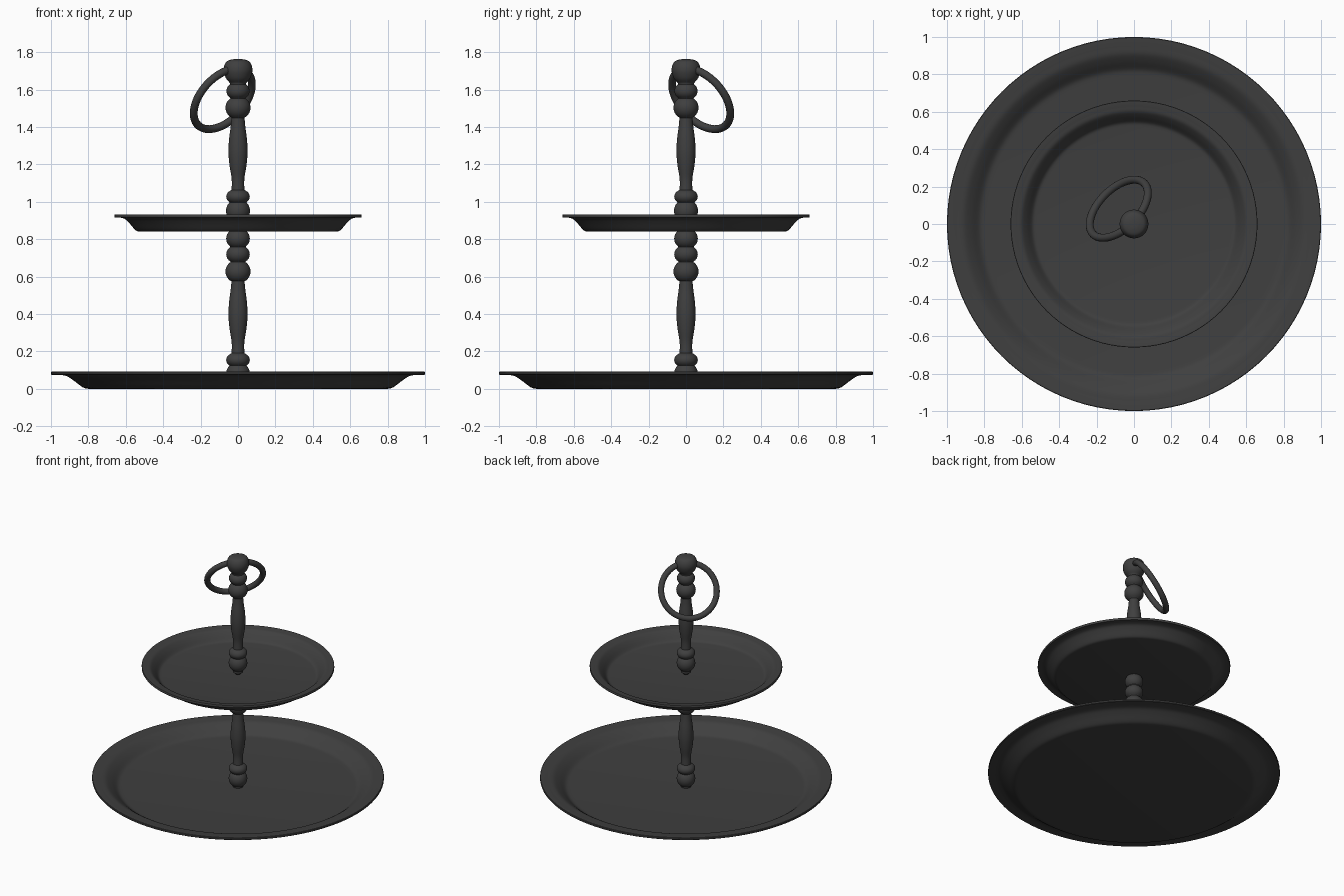
import bpy, bmesh
from math import cos, sin, pi, radians
from mathutils import Vector, Matrix

if "Cube" in bpy.data.objects:
    bpy.data.objects.remove(bpy.data.objects["Cube"])

# Dark iron finish
iron = bpy.data.materials.new("dark_iron")
iron.diffuse_color = (.05, .05, .05, 1)
iron.use_nodes = True
iron.node_tree.nodes["Principled BSDF"].inputs["Base Color"].default_value = iron.diffuse_color


def finish(obj, angle=40):
    obj.data.materials.append(iron)
    bpy.ops.object.select_all(action='DESELECT')
    obj.select_set(True)
    bpy.context.view_layer.objects.active = obj
    bpy.ops.object.shade_smooth_by_angle(angle=radians(angle))


def lathe(name, profile, steps):
    # revolve (radius, height) points around z
    bm = bmesh.new()
    vs = [bm.verts.new((r, 0, z)) for r, z in profile]
    es = [bm.edges.new(p) for p in zip(vs, vs[1:])]
    bmesh.ops.spin(bm, geom=vs + es, cent=(0, 0, 0), axis=(0, 0, 1),
                   angle=2 * pi, steps=steps, use_duplicate=False)
    bmesh.ops.remove_doubles(bm, verts=bm.verts, dist=1e-5)
    bmesh.ops.recalc_face_normals(bm, faces=bm.faces)
    me = bpy.data.meshes.new(name)
    bm.to_mesh(me)
    bm.free()
    obj = bpy.data.objects.new(name, me)
    bpy.context.collection.objects.link(obj)
    finish(obj)
    return obj


def smooth(pts, n=5):
    # Catmull-Rom curve through the points
    p = [Vector(q) for q in pts]
    p = [p[0]] + p + [p[-1]]
    out = []
    for a, b, c, d in zip(p, p[1:], p[2:], p[3:]):
        for i in range(n):
            t = i / n
            out.append(0.5 * (2 * b + (c - a) * t + (2 * a - 5 * b + 4 * c - d) * t * t
                              + (3 * b - a - 3 * c + d) * t ** 3))
    return [tuple(v) for v in out] + [tuple(pts[-1])]


def bead(z, half, r, neck, n=12):
    # rounded turning with slightly flared ends, from bottom to top
    return [(neck + (r - neck) * cos(a), z + half * (.45 * sin(a) + .55 * a / (pi / 2)))
            for a in [-pi / 2 + pi * i / n for i in range(n + 1)]]


def plate(name, radius, z):
    # profile for radius 1, narrowed to the wanted radius
    under = smooth([(.80, 0), (.83, .008), (.88, .045), (.915, .067), (.95, .075)])
    upper = smooth([(.95, .088), (.91, .082), (.87, .058), (.825, .023), (.79, .016)])
    rim = [(.997, .075), (1, .078), (1, .089), (.997, .092), (.97, .091)]
    prof = [(0, 0)] + under + rim + upper + [(0, .016)]
    return lathe(name, [(r * radius, z + h) for r, h in prof], 96)


def baluster(z):
    # foot ball, disc and long swelling shared by both tiers
    return ([(.034, z + .01), (.034, z + .03)] + bead(z + .078, .05, .064, .04)
            + bead(z + .154, .033, .063, .04)
            + smooth([(.034, z + .19), (.034, z + .25), (.045, z + .32), (.051, z + .39),
                      (.048, z + .46), (.039, z + .53), (.035, z + .575)]))


# Plates
plate("lower_plate", 1.0, 0)
plate("upper_plate", .66, .84)

# Lower post between the plates
lathe("lower_post", [(0, .01)] + baluster(0) + bead(.627, .05, .067, .04)
      + bead(.719, .038, .063, .042) + bead(.803, .042, .063, .042) + [(0, .845)], 32)

# Upper post with top knob
lathe("upper_post", [(0, .85)] + baluster(.873) + bead(1.503, .05, .067, .04)
      + bead(1.592, .036, .062, .042) + [(.042, 1.632)]
      + smooth([(.046, 1.638), (.063, 1.658), (.074, 1.685), (.077, 1.708), (.072, 1.732),
                (.058, 1.752), (.03, 1.761), (0, 1.763)]), 32)

# Carrying ring hanging from the knob, leaning to the back left
tilt = radians(57)
out = Vector((-1, 1, 0)).normalized()
u = Vector((1, 1, 0)).normalized()
v = out * cos(tilt) - Vector((0, 0, 1)) * sin(tilt)
bpy.ops.mesh.primitive_torus_add(major_radius=.193, minor_radius=.021,
                                 major_segments=64, minor_segments=16)
ring = bpy.context.object
ring.name = "carrying_ring"
rot = Matrix((u, v, u.cross(v))).transposed().to_4x4()
ring.matrix_world = Matrix.Translation(out * .115 + Vector((0, 0, 1.55))) @ rot
finish(ring)
